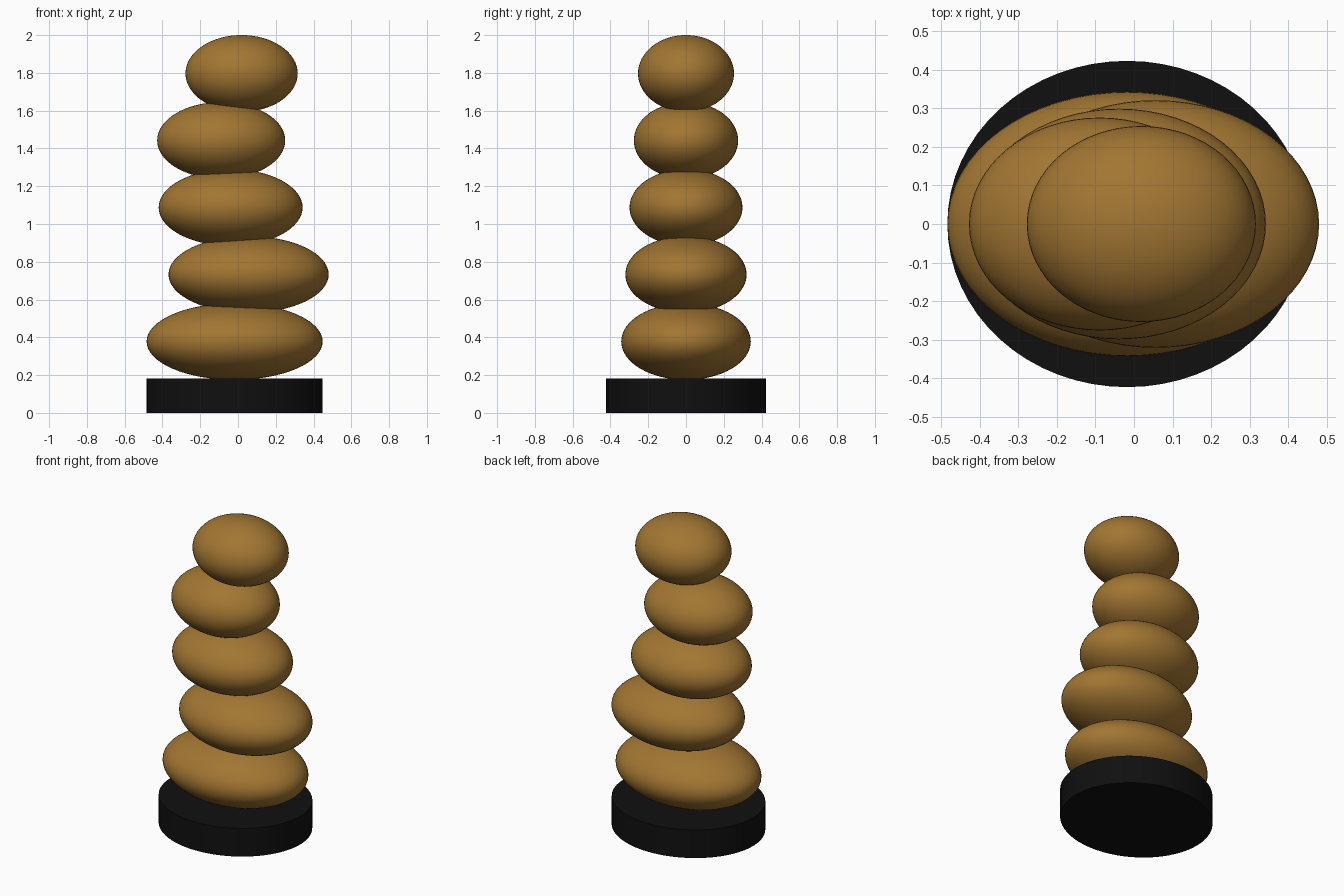
import bpy

cube = bpy.data.objects.get("Cube")
if cube:
    bpy.data.objects.remove(cube, do_unlink=True)


def make_material(name, color):
    mat = bpy.data.materials.new(name)
    mat.use_nodes = True
    mat.diffuse_color = color
    mat.node_tree.nodes["Principled BSDF"].inputs["Base Color"].default_value = color
    return mat


def finish(name, scale, mat):
    obj = bpy.context.object
    obj.name = name
    obj.scale = scale
    bpy.ops.object.transform_apply(location=False, rotation=False, scale=True)
    obj.data.materials.append(mat)
    bpy.ops.object.shade_smooth_by_angle()
    return obj


brown = make_material("warm_brown", (0.36, 0.18, 0.032, 1))
black = make_material("black", (0.005, 0.005, 0.005, 1))

# Oval plinth
BASE_HEIGHT = 0.183
bpy.ops.mesh.primitive_cylinder_add(vertices=64, radius=1, depth=BASE_HEIGHT,
                                    location=(-0.018, 0, BASE_HEIGHT / 2))
finish("base", (0.466, 0.423, 1), black)

# Stacked pebbles, bottom to top: x offset, half width, half depth
PEBBLES = [
    (-0.018, 0.466, 0.343),
    (0.056, 0.424, 0.321),
    (-0.039, 0.381, 0.299),
    (-0.089, 0.339, 0.276),
    (0.019, 0.297, 0.254),
]
HALF_HEIGHT = 0.203
for i, (x, half_width, half_depth) in enumerate(PEBBLES):
    z = 0.378 + 0.3548 * i
    bpy.ops.mesh.primitive_uv_sphere_add(segments=64, ring_count=32, radius=1,
                                         location=(x, 0, z))
    finish(f"pebble_{i + 1}", (half_width, half_depth, HALF_HEIGHT), brown)
